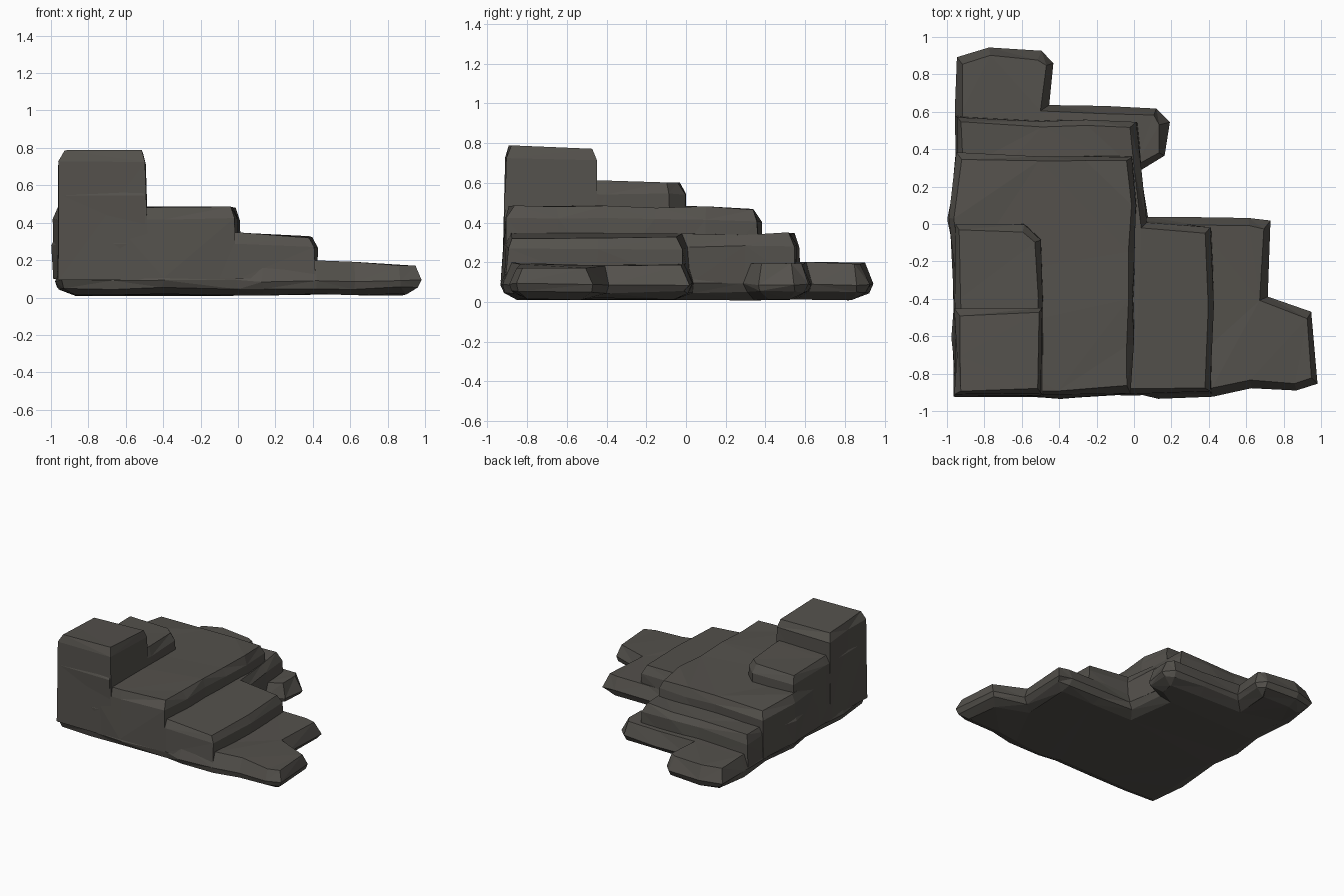
import bpy, bmesh, math, random
from mathutils import Vector

if "Cube" in bpy.data.objects:
    bpy.data.objects.remove(bpy.data.objects["Cube"])

random.seed(4)
rock = bpy.data.materials.new("dark grey stone")
rock.diffuse_color = (0.088, 0.082, 0.072, 1)
rock.use_nodes = True
rock.node_tree.nodes["Principled BSDF"].inputs["Base Color"].default_value = rock.diffuse_color


def resample(pts, step=0.33):
    """Split long outline edges so walls can be broken into facets."""
    out = []
    for a, b in zip(pts, pts[1:] + pts[:1]):
        a, b = Vector(a), Vector(b)
        n = max(1, round((b - a).length / step))
        out += [a.lerp(b, i / n) for i in range(n)]
    return out


def inset(pts, d):
    """Mitred inward offset of a counter-clockwise outline."""
    res = []
    for i, p in enumerate(pts):
        e1 = (p - pts[i - 1]).normalized()
        e2 = (pts[(i + 1) % len(pts)] - p).normalized()
        n1, n2 = Vector((-e1.y, e1.x)), Vector((-e2.y, e2.x))
        m = n1 + n2
        res.append(p + m * (d / max(0.6, m.dot(n1))))
    return res


def terrace(name, outline, top, rings, jitter=0.009):
    """Rough stone column: rings of (fraction of height or z, inset)."""
    pts = resample(outline)
    bm = bmesh.new()
    loops = []
    for k, (z, d) in enumerate(rings):
        loop = []
        for p in inset(pts, d):
            h = top(p.x, p.y) - z if k >= len(rings) - 2 and name != "base_ledge" or k == len(rings) - 1 else z
            j = [random.uniform(-jitter, jitter) for _ in range(3)]
            loop.append(bm.verts.new((p.x + j[0], p.y + j[1], h + j[2] * 0.8)))
        loops.append(loop)
    n = len(pts)
    for lo, hi in zip(loops, loops[1:]):
        for i in range(n):
            j = (i + 1) % n
            bm.faces.new((lo[i], lo[j], hi[j], hi[i]))
    bm.faces.new(loops[0][::-1])
    bm.faces.new(loops[-1])
    bmesh.ops.triangulate(bm, faces=bm.faces[:])
    bmesh.ops.recalc_face_normals(bm, faces=bm.faces[:])
    me = bpy.data.meshes.new(name)
    bm.to_mesh(me)
    bm.free()
    me.materials.append(rock)
    ob = bpy.data.objects.new(name, me)
    bpy.context.collection.objects.link(ob)
    return ob


# Lowest ledge with its irregular footprint
base = terrace("base_ledge", [
    (-0.95, -0.91), (-0.4, -0.93), (0, -0.91), (0.13, -0.935), (0.43, -0.925),
    (0.62, -0.88), (0.87, -0.895), (0.99, -0.86), (0.955, -0.47), (0.71, -0.385),
    (0.73, 0.01), (0.62, 0.03), (0.07, 0.045), (0.04, 0.29), (0.165, 0.36),
    (0.185, 0.55), (0.12, 0.62), (-0.45, 0.635), (-0.435, 0.86), (-0.49, 0.92),
    (-0.78, 0.935), (-0.95, 0.89), (-0.965, 0.62), (-0.95, 0.3), (-0.98, 0.02),
    (-0.95, -0.2), (-0.97, -0.6)],
    lambda x, y: 0.195 - 0.05 * max(0, x - 0.4),
    [(0.015, 0.09), (0.05, 0.02), (0.09, 0.0), (0, 0.04)])

# Stepped terraces climbing to the front left corner
wall = [(0.1, -0.005), (0.06, 0.0), (0.0, 0.03)]
steps = [
    ("second_terrace", [
        (-0.95, -0.91), (0, -0.915), (0.41, -0.9), (0.42, -0.45), (0.405, -0.02),
        (0.06, 0.01), (0.035, 0.3), (0.01, 0.55), (-0.5, 0.555), (-0.95, 0.57),
        (-0.95, 0.3), (-0.99, 0.02), (-0.95, -0.2)],
     lambda x, y: 0.345 - 0.05 * max(0, x)),
    ("third_terrace", [
        (-0.95, -0.915), (-0.4, -0.92), (-0.01, -0.9), (0, -0.4), (0.01, 0.1),
        (-0.005, 0.365), (-0.5, 0.36), (-0.95, 0.375), (-0.985, 0.03), (-0.955, -0.3)],
     lambda x, y: 0.48 - 0.05 * max(0, y)),
    ("fourth_terrace", [
        (-0.955, -0.915), (-0.5, -0.91), (-0.485, -0.4), (-0.5, -0.08),
        (-0.58, -0.01), (-0.96, 0.0), (-0.955, -0.4)],
     lambda x, y: 0.605),
    ("summit_block", [
        (-0.96, -0.915), (-0.49, -0.91), (-0.485, -0.44), (-0.96, -0.455),
        (-0.955, -0.7)],
     lambda x, y: 0.755 - 0.05 * y - 0.01),
]
parts = [terrace(n, o, t, wall) for n, o, t in steps]

# Fuse every terrace into one continuous cliff
for p in parts:
    m = base.modifiers.new(p.name, "BOOLEAN")
    m.operation, m.solver, m.object = "UNION", "EXACT", p
fused = bpy.data.meshes.new_from_object(
    base.evaluated_get(bpy.context.evaluated_depsgraph_get()))
base.modifiers.clear()
base.data = fused
base.name = "stepped_cliff"
for p in parts:
    bpy.data.objects.remove(p)
